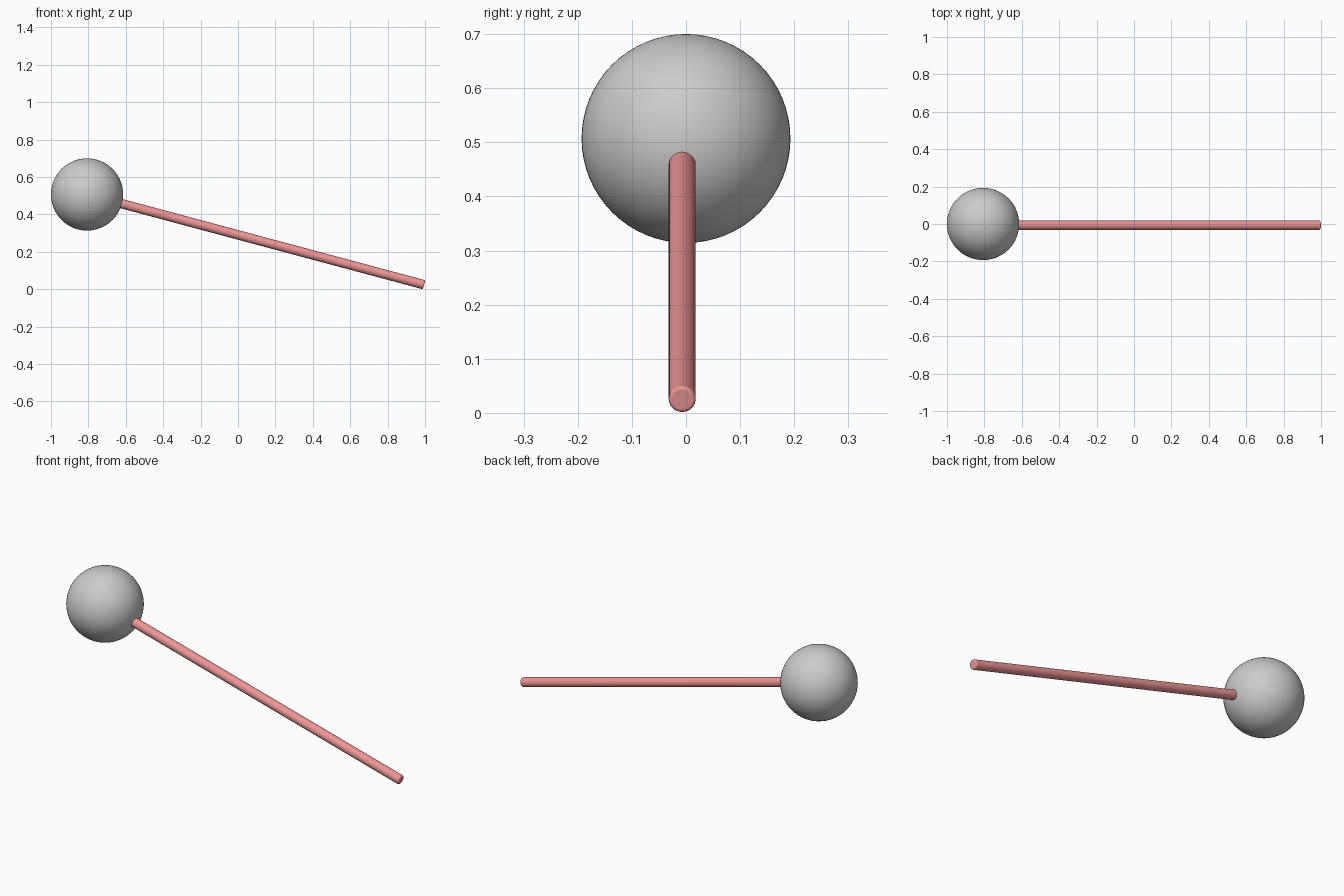
import bpy
from math import radians
from mathutils import Matrix, Vector

if "Cube" in bpy.data.objects:
    bpy.data.objects.remove(bpy.data.objects["Cube"])

TILT = radians(15)                      # stick slopes down towards +x
BALL_R, STICK_R = 0.193, 0.025
BALL_C = Vector((-0.807, 0, 0.507))

# round ball head
bpy.ops.mesh.primitive_uv_sphere_add(segments=64, ring_count=32, radius=BALL_R, location=BALL_C)
ball = bpy.context.object
ball.name = "ball_head"
bpy.ops.object.shade_smooth()

# thin stick, pointing at the ball centre and sunk into it
axis = Matrix.Rotation(TILT, 3, 'Y') @ Vector((1, 0, 0))
start = BALL_C + axis * (BALL_R - 0.04)
end = BALL_C + axis * 1.865
start.y = end.y = -0.007
bpy.ops.mesh.primitive_cylinder_add(vertices=32, radius=STICK_R, depth=(end - start).length,
                                    location=(start + end) / 2,
                                    rotation=(0, radians(90) + TILT, 0))
stick = bpy.context.object
stick.name = "stick"

# softly rounded ends
bevel = stick.modifiers.new("rounded_ends", 'BEVEL')
bevel.width = 0.006
bevel.segments = 3
bevel.limit_method = 'ANGLE'
bevel.angle_limit = radians(60)
bpy.ops.object.shade_smooth_by_angle(angle=radians(40))

pink = bpy.data.materials.new("pink")
pink.diffuse_color = (0.85, 0.3, 0.3, 1)
pink.use_nodes = True
pink.node_tree.nodes["Principled BSDF"].inputs["Base Color"].default_value = pink.diffuse_color
stick.data.materials.append(pink)
